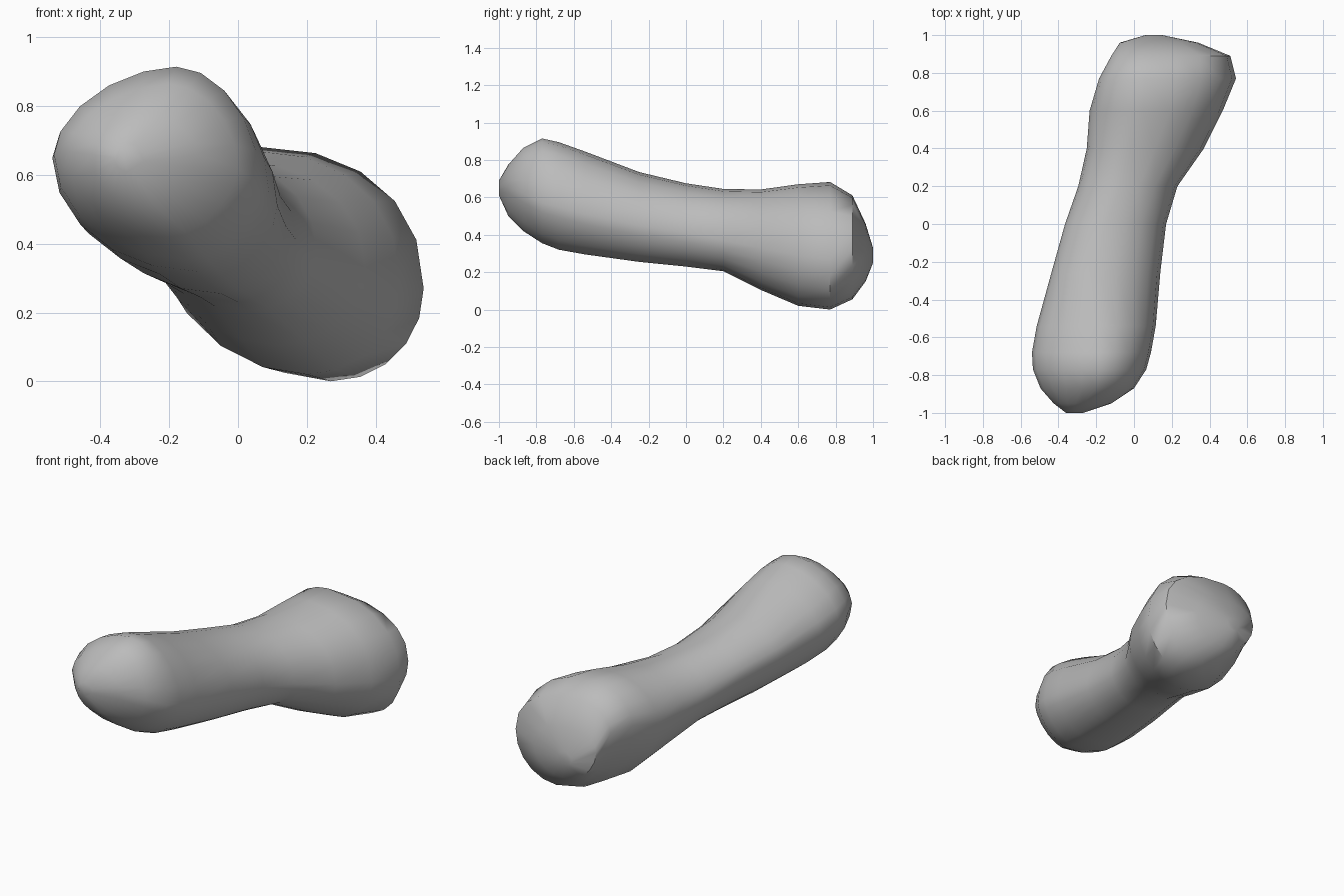
import bpy
import bmesh
from math import cos, sin, pi

default = bpy.data.objects.get("Cube")
if default:
    bpy.data.objects.remove(default, do_unlink=True)


def make_material(name, value):
    mat = bpy.data.materials.new(name)
    mat.use_nodes = True
    colour = (value, value, value, 1.0)
    mat.diffuse_color = colour
    mat.node_tree.nodes["Principled BSDF"].inputs["Base Color"].default_value = colour
    return mat


SEGMENTS = 20

# Stations along the length of the bone:
# y, (left, right, bottom, top) extents,
# (x of bottom, x of top, z of left side, z of right side) where the extents are reached
STATIONS = [
    (-1, (-.36, -.27, .61, .69), (-.32, -.32, .65, .65)),
    (-.95, (-.425, -.12, .5, .775), (-.27, -.27, .66, .66)),
    (-.87, (-.495, 0, .42, .865), (-.2, -.2, .67, .62)),
    (-.77, (-.535, .065, .355, .915), (-.15, -.18, .66, .57)),
    (-.68, (-.54, .09, .32, .895), (-.12, -.18, .65, .55)),
    (-.54, (-.515, .115, .295, .845), (-.1, -.18, .62, .51)),
    (-.25, (-.435, .14, .255, .735), (-.05, -.2, .56, .45)),
    (0, (-.365, .17, .23, .675), (0, -.15, .52, .41)),
    (.2, (-.295, .23, .205, .645), (.03, -.07, .46, .37)),
    (.4, (-.25, .37, .105, .642), (.12, -.02, .43, .33)),
    (.6, (-.235, .47, .02, .67), (.2, .05, .44, .29)),
    (.77, (-.185, .54, 0, .682), (.27, .06, .48, .27)),
    (.89, (-.12, .51, .055, .61), (.24, .08, .46, .32)),
    (.96, (-.075, .34, .15, .46), (.15, .1, .36, .3)),
    (1, (.06, .15, .25, .33), (.1, .1, .29, .29)),
]

# Roundness of each quarter of the outline at the (front, rear) head
ROUNDNESS = {
    ("right", "top"): (1.85, 2.25),
    ("left", "top"): (1.75, 1.95),
    ("left", "bottom"): (2.0, 1.9),
    ("right", "bottom"): (1.6, 2.1),
}


def section_point(angle, y, extents, touches):
    """Point on a closed outline made of four super-elliptic quarters."""
    left, right, bottom, top = extents
    x_bottom, x_top, z_left, z_right = touches
    c, s = cos(angle), sin(angle)
    side, z_mid = (right, z_right) if c > 0 else (left, z_left)
    cap, x_mid = (top, x_top) if s > 0 else (bottom, x_bottom)
    front, rear = ROUNDNESS["right" if c > 0 else "left", "top" if s > 0 else "bottom"]
    power = front + (rear - front) * (y + 1) / 2
    u, v = abs(c) ** (2 / power), abs(s) ** (2 / power)
    return (x_mid + (side - x_mid) * u, y, z_mid + (cap - z_mid) * v)


# Bone: rings lofted from the front head through the shaft to the rear head
bm = bmesh.new()
rings = []
for station in STATIONS:
    angles = [2 * pi * i / SEGMENTS for i in range(SEGMENTS)]
    rings.append([bm.verts.new(section_point(a, *station)) for a in angles])
for near, far in zip(rings, rings[1:]):
    for i in range(SEGMENTS):
        j = (i + 1) % SEGMENTS
        bm.faces.new((near[i], near[j], far[j], far[i]))
bm.faces.new(rings[0])
bm.faces.new(rings[-1])
bmesh.ops.recalc_face_normals(bm, faces=bm.faces)

mesh = bpy.data.meshes.new("bone")
bm.to_mesh(mesh)
bm.free()
mesh.materials.append(make_material("bone grey", 0.5))
bone = bpy.data.objects.new("bone", mesh)
bpy.context.collection.objects.link(bone)

# Smooth shading with sharp head rims
bpy.ops.object.select_all(action="DESELECT")
bone.select_set(True)
bpy.context.view_layer.objects.active = bone
bpy.ops.object.shade_smooth_by_angle(angle=pi / 4)
